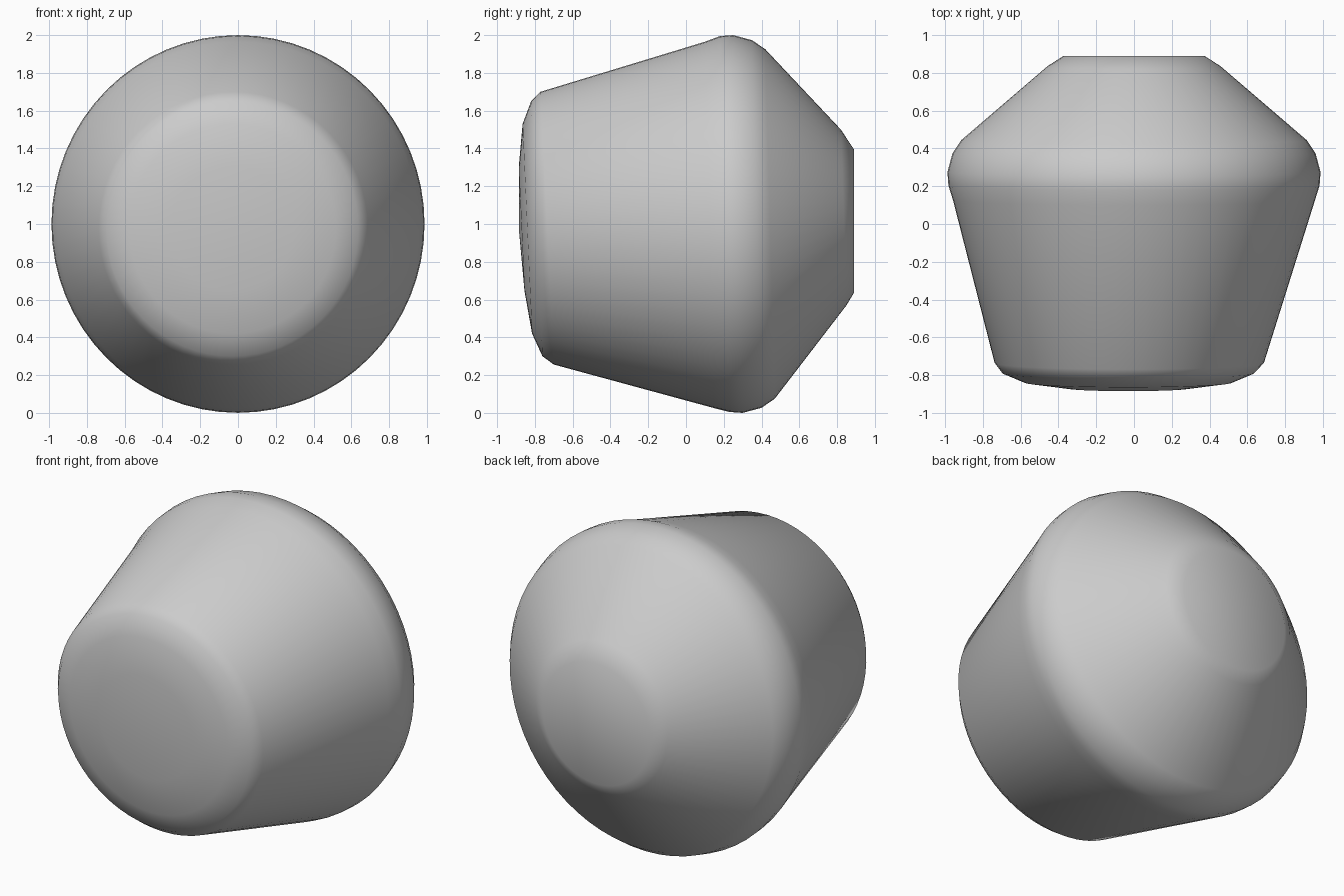
import bpy, bmesh, math

cube = bpy.data.objects.get("Cube")
if cube:
    bpy.data.objects.remove(cube, do_unlink=True)

mat = bpy.data.materials.new("plain grey")
mat.use_nodes = True
grey = (0.6, 0.6, 0.6, 1)
mat.diffuse_color = grey
mat.node_tree.nodes["Principled BSDF"].inputs["Base Color"].default_value = grey

# Rings from front to back: depth, forward lean at the top, centre x, centre z, radius
RINGS = [
    (-0.87, 0.015, -0.03, 0.975, 0.33),
    (-0.84, 0.025, -0.03, 0.975, 0.555),
    (-0.79, 0.03, -0.03, 0.975, 0.675),
    (-0.735, 0.035, -0.025, 0.978, 0.722),
    (0.125, 0.025, 0, 0.995, 0.97),
    (0.205, 0.025, 0, 1, 0.995),
    (0.275, 0.025, 0, 1, 1),
    (0.375, 0.025, 0, 1, 0.973),
    (0.445, 0.025, 0, 1, 0.925),
    (0.835, 0.015, 0, 1.035, 0.465),
    (0.89, 0, 0, 1.015, 0.378),
]
SIDES = 64
bm = bmesh.new()


def ring(y, lean, cx, cz, r):
    verts = []
    for i in range(SIDES):
        a = math.tau * i / SIDES
        verts.append(bm.verts.new((cx + 0.988 * r * math.cos(a),
                                   y - lean * math.sin(a), cz + r * math.sin(a))))
    return verts


# Tapered body: bridge each ring to the next
loops = [ring(*row) for row in RINGS]
for front, back in zip(loops, loops[1:]):
    for i in range(SIDES):
        j = (i + 1) % SIDES
        bm.faces.new((front[i], front[j], back[j], back[i]))

# Gently domed front and flat back
tip = bm.verts.new((-0.03, -0.885, 0.975))
for i in range(SIDES):
    bm.faces.new((tip, loops[0][(i + 1) % SIDES], loops[0][i]))
bm.faces.new(loops[-1])
bmesh.ops.recalc_face_normals(bm, faces=bm.faces[:])

mesh = bpy.data.meshes.new("knob_body")
bm.to_mesh(mesh)
bm.free()
mesh.materials.append(mat)
knob = bpy.data.objects.new("knob_body", mesh)
bpy.context.collection.objects.link(knob)

# Smooth shading with a crisp back rim
bpy.ops.object.select_all(action="DESELECT")
knob.select_set(True)
bpy.context.view_layer.objects.active = knob
bpy.ops.object.shade_smooth_by_angle(angle=math.radians(35))
